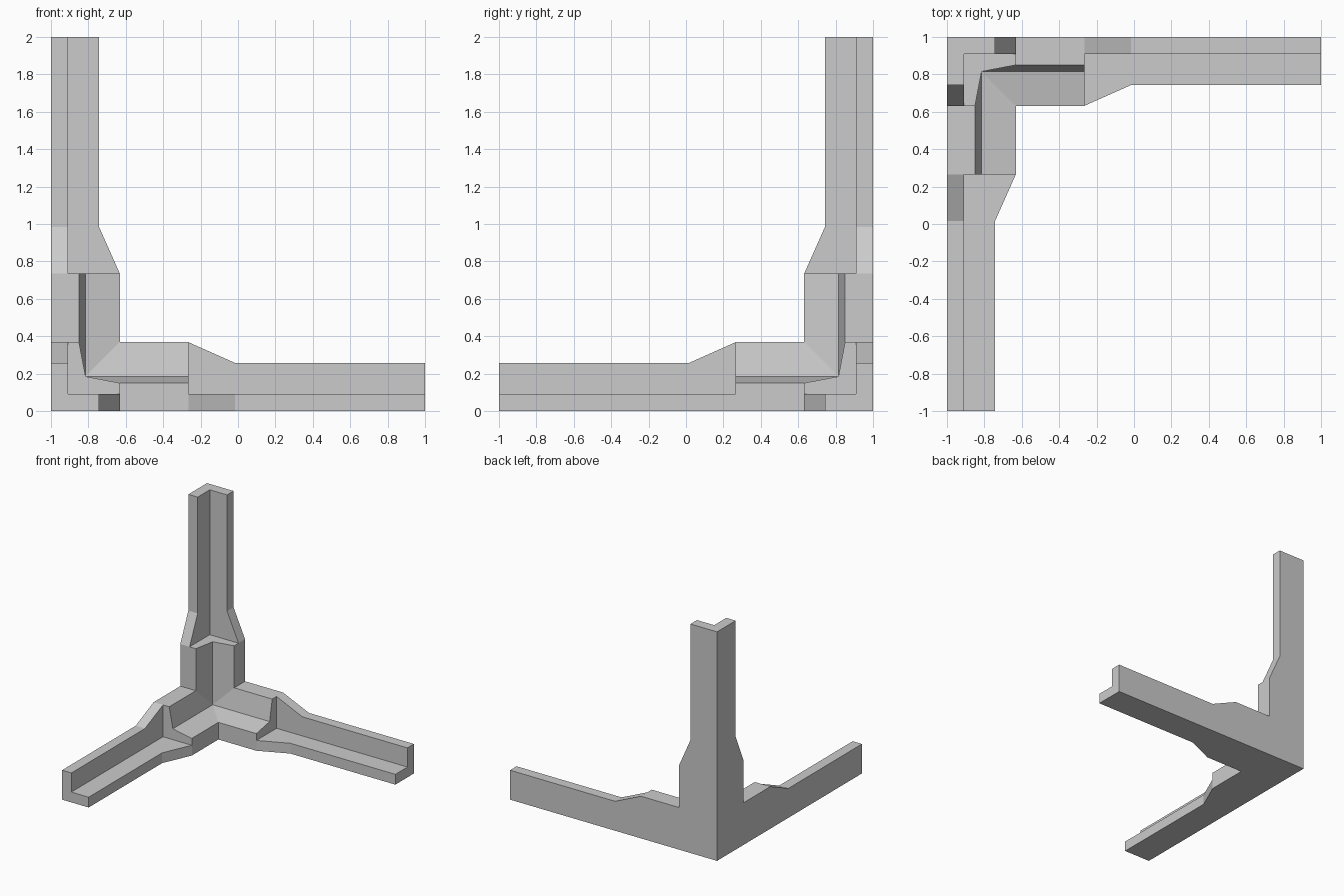
import bpy, bmesh
from mathutils import Matrix, Vector

if "Cube" in bpy.data.objects:
    bpy.data.objects.remove(bpy.data.objects["Cube"])


def l_ring(bm, a, width, edge, inner):
    """L-shaped cross-section at distance a along the arm."""
    pts = [(0, 0), (width, 0), (width, edge), (inner, inner), (edge, width), (0, width)]
    return [bm.verts.new((a, b, c)) for b, c in pts]


def add_arm(bm):
    # Thick drafted root, step, taper, then thin straight angle profile
    rings = [l_ring(bm, *r) for r in (
        (0, .368, .15, .185), (.735, .368, .15, .185),
        (.735, .368, .09, .09), (.985, .257, .09, .09), (2, .257, .09, .09))]
    for r, s in zip(rings, rings[1:]):
        for i in range(6):
            j = (i + 1) % 6
            bm.faces.new((r[i], r[j], s[j], s[i]))
    bm.faces.new(rings[-1])
    bmesh.ops.remove_doubles(bm, verts=bm.verts, dist=1e-5)
    bmesh.ops.dissolve_degenerate(bm, edges=bm.edges, dist=1e-5)
    # Mitre the root so three arms meet exactly at the corner
    for n in ((1, -1, 0), (1, 0, -1)):
        bmesh.ops.bisect_plane(bm, geom=bm.verts[:] + bm.edges[:] + bm.faces[:],
                               dist=1e-6, plane_co=(0, 0, 0), plane_no=n,
                               clear_inner=True)


bm = bmesh.new()
add_arm(bm)

# Repeat the arm along the three axes by cycling the coordinates
cycle = Matrix(((0, 0, 1, 0), (1, 0, 0, 0), (0, 1, 0, 0), (0, 0, 0, 1)))
geom = bm.verts[:] + bm.edges[:] + bm.faces[:]
for turn in (cycle, cycle @ cycle):
    copy = bmesh.ops.duplicate(bm, geom=geom)["geom"]
    bmesh.ops.transform(bm, matrix=turn,
                        verts=[v for v in copy if isinstance(v, bmesh.types.BMVert)])

# Weld, place the corner at the back left, and merge flat faces
bmesh.ops.remove_doubles(bm, verts=bm.verts, dist=1e-4)
for v in bm.verts:
    v.co = Vector((v.co.x - 1, 1 - v.co.y, v.co.z))
bmesh.ops.dissolve_limit(bm, angle_limit=.01, verts=bm.verts, edges=bm.edges)
bmesh.ops.recalc_face_normals(bm, faces=bm.faces)

mesh = bpy.data.meshes.new("corner_bracket")
bm.to_mesh(mesh)
bm.free()
bpy.context.collection.objects.link(bpy.data.objects.new("corner_bracket", mesh))
